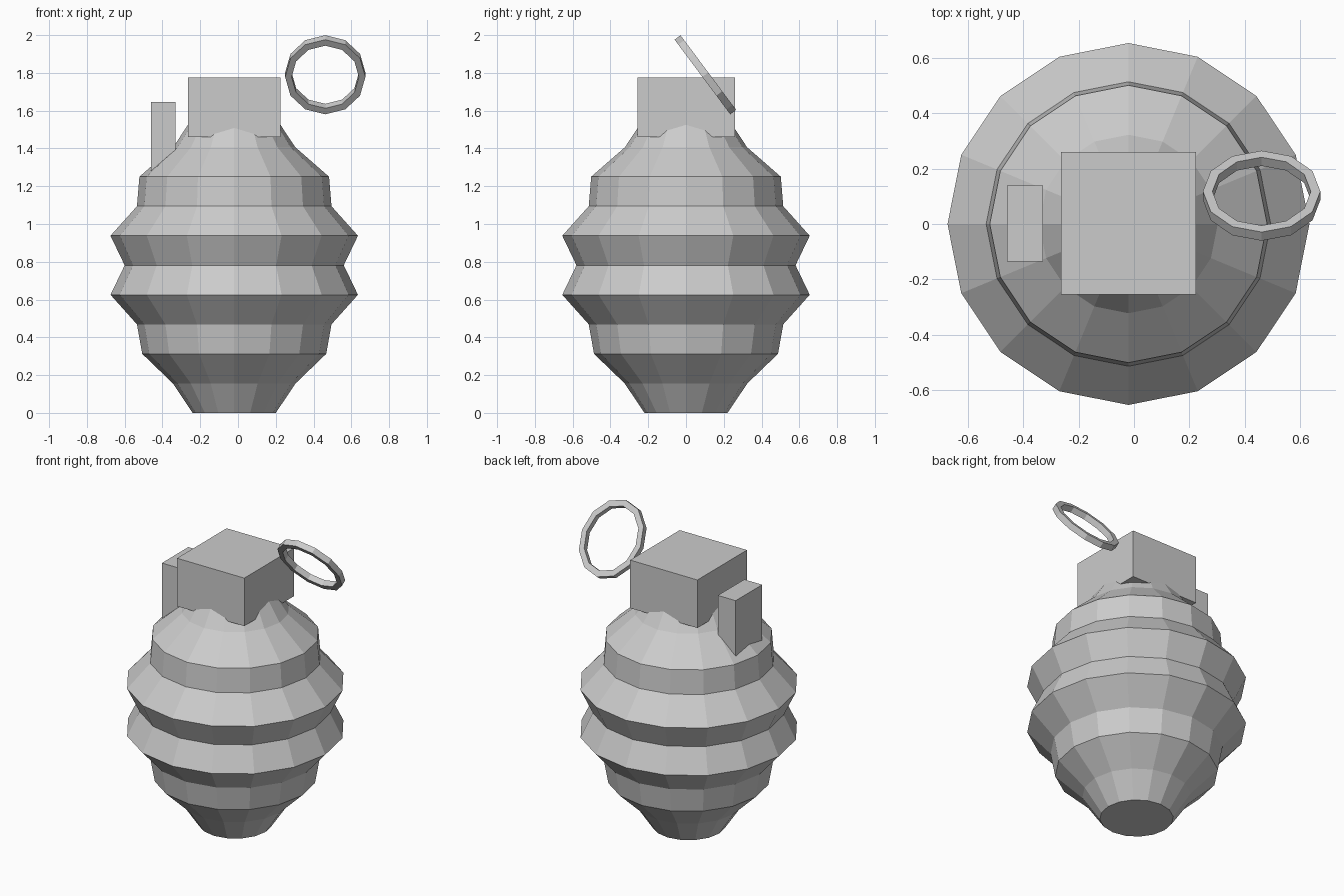
import bpy
import bmesh
from math import sin, cos, pi, radians
from mathutils import Vector

if "Cube" in bpy.data.objects:
    bpy.data.objects.remove(bpy.data.objects["Cube"], do_unlink=True)

# Single plain metal colour
metal = bpy.data.materials.new("grey_metal")
metal.use_nodes = True
grey = (0.6, 0.6, 0.6, 1)
metal.diffuse_color = grey
metal.node_tree.nodes["Principled BSDF"].inputs["Base Color"].default_value = grey


def finish(name, bm):
    bmesh.ops.recalc_face_normals(bm, faces=bm.faces)
    mesh = bpy.data.meshes.new(name)
    bm.to_mesh(mesh)
    bm.free()
    mesh.materials.append(metal)
    obj = bpy.data.objects.new(name, mesh)
    bpy.context.collection.objects.link(obj)
    return obj


def lathe(name, profile, sides, loop=False):
    """Revolve (radius, z) points about z; loop joins last point to first."""
    bm = bmesh.new()
    rings = []
    for r, z in profile:
        angles = [2 * pi * i / sides for i in range(sides)]
        rings.append([bm.verts.new((r * cos(a), r * sin(a), z)) for a in angles])
    pairs = list(zip(rings, rings[1:]))
    if loop:
        pairs.append((rings[-1], rings[0]))
    else:
        bm.faces.new(rings[0])
        bm.faces.new(rings[-1])
    for low, high in pairs:
        for i in range(sides):
            j = (i + 1) % sides
            bm.faces.new((low[i], low[j], high[j], high[i]))
    return finish(name, bm)


def block(name, low, high):
    """Box between two opposite corners."""
    low, high = Vector(low), Vector(high)
    bm = bmesh.new()
    bmesh.ops.create_cube(bm, size=1)
    bmesh.ops.scale(bm, vec=high - low, verts=bm.verts)
    obj = finish(name, bm)
    obj.location = (low + high) / 2
    return obj


# Ribbed body: evenly spaced rings
radii = [0.22, 0.325, 0.487, 0.515, 0.655, 0.58, 0.655, 0.515, 0.502, 0.323, 0.22]
step = 0.1563
body = lathe("body", [(r, i * step) for i, r in enumerate(radii)], 16)
body.location.x = -0.02

# Fuse head and safety lever
block("fuse_head", (-0.265, -0.256, 1.46), (0.225, 0.26, 1.776))
block("safety_lever", (-0.46, -0.135, 1.2), (-0.33, 0.14, 1.646))

# Tilted oval pull ring with a square section
outer, inner, half = 0.2125, 0.178, 0.0195
ring = lathe("pull_ring", [(outer, -half), (outer, half), (inner, half), (inner, -half)], 12, loop=True)
ring.scale.y = 1.16
ring.rotation_euler.x = radians(126.7)
ring.location = (0.462, 0.1025, 1.79)
